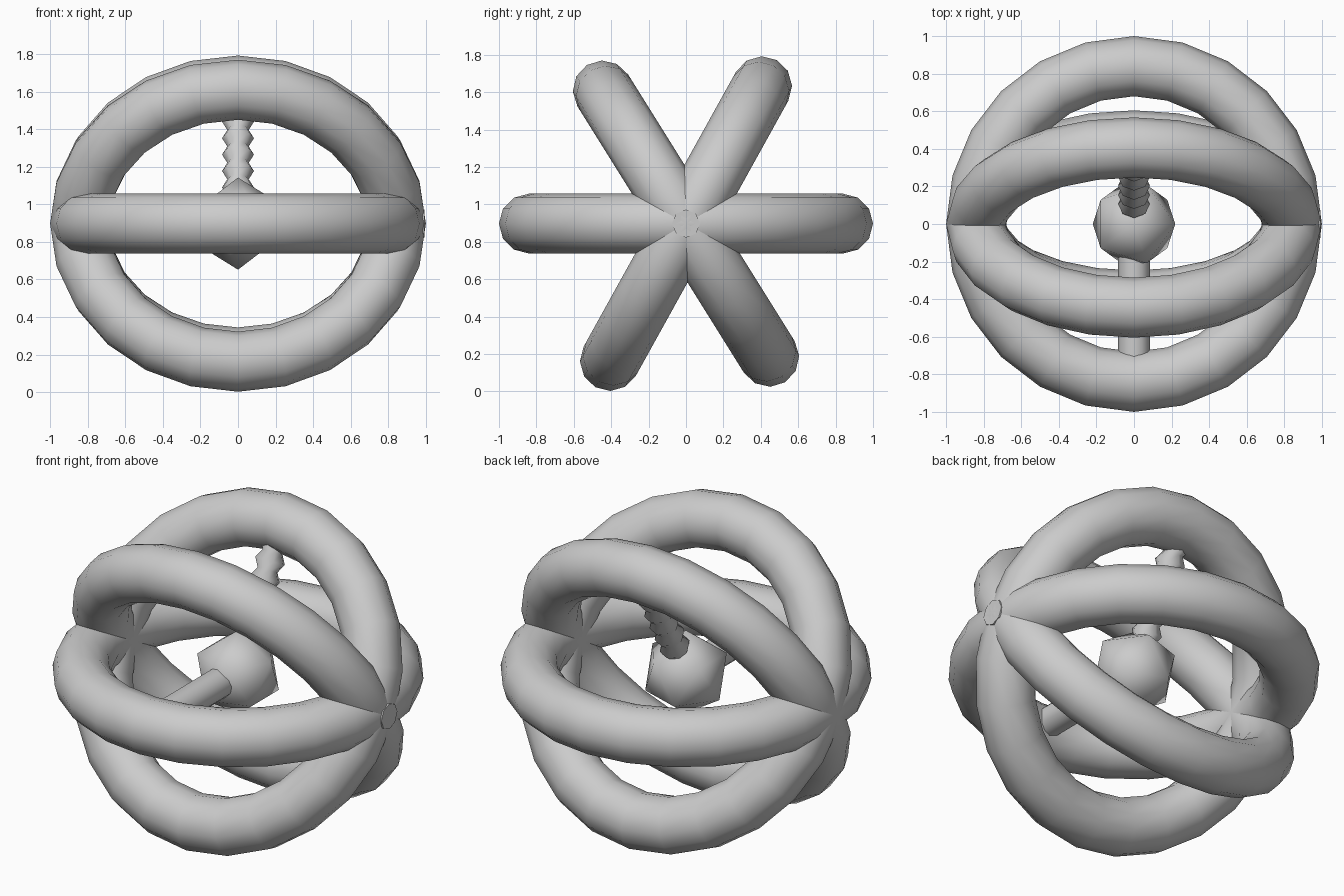
import bpy, bmesh, math
from mathutils import Matrix, Vector

if "Cube" in bpy.data.objects:
    bpy.data.objects.remove(bpy.data.objects["Cube"])

C = Vector((0, 0, 0.897))      # common centre of all parts
TILT = math.radians(61)


def smooth(ob, angle=None):
    bpy.ops.object.select_all(action='DESELECT')
    ob.select_set(True)
    bpy.context.view_layer.objects.active = ob
    if angle is None:
        bpy.ops.object.shade_smooth()
    else:
        bpy.ops.object.shade_smooth_by_angle(angle=math.radians(angle))


def lathe(name, profile, direction, sides, angle):
    """Turn (radius, distance) pairs around an axis leaving the centre."""
    bm = bmesh.new()
    loops = []
    for r, d in profile:
        loops.append([bm.verts.new((r * math.cos(2 * math.pi * i / sides),
                                    r * math.sin(2 * math.pi * i / sides), d))
                      for i in range(sides)])
    for a, b in zip(loops, loops[1:]):
        for i in range(sides):
            j = (i + 1) % sides
            bm.faces.new((a[i], a[j], b[j], b[i]))
    bm.faces.new(loops[0][::-1])
    bm.faces.new(loops[-1])
    rot = Vector(direction).to_track_quat('Z', 'Y').to_matrix().to_4x4()
    bm.transform(Matrix.Translation(C) @ rot)
    me = bpy.data.meshes.new(name)
    bm.to_mesh(me)
    bm.free()
    ob = bpy.data.objects.new(name, me)
    bpy.context.collection.objects.link(ob)
    smooth(ob, angle)
    return ob


# three cage rings sharing the x axis
for i in range(3):
    bpy.ops.mesh.primitive_torus_add(
        major_segments=24, minor_segments=12, major_radius=0.84,
        minor_radius=0.16, location=C, rotation=(TILT * i, 0, 0))
    ring = bpy.context.object
    ring.name = f"cage_ring_{i + 1}"
    smooth(ring)

# faceted core
bpy.ops.mesh.primitive_ico_sphere_add(subdivisions=1, radius=0.245, location=C)
core = bpy.context.object
core.name = "core"
smooth(core)

# plain rod from the core to the level ring at the front
lathe("front_rod", [(0.085, 0.05), (0.085, 0.8)], (0, -1, 0), 12, 40)

# ribbed rod from the core up to the tilted ring at the back
ribs = [(0.05, 0.09)]
for k in range(7):
    ribs += [(0.085, 0.12 + 0.1 * k), (0.057, 0.17 + 0.1 * k)]
lathe("ribbed_rod", ribs, (0, math.cos(TILT), math.sin(TILT)), 8, 65)

# small pivot cap where the rings cross on the right
lathe("pivot_cap", [(0.075, 0.85), (0.075, 0.993)], (1, 0, 0), 8, 40)
